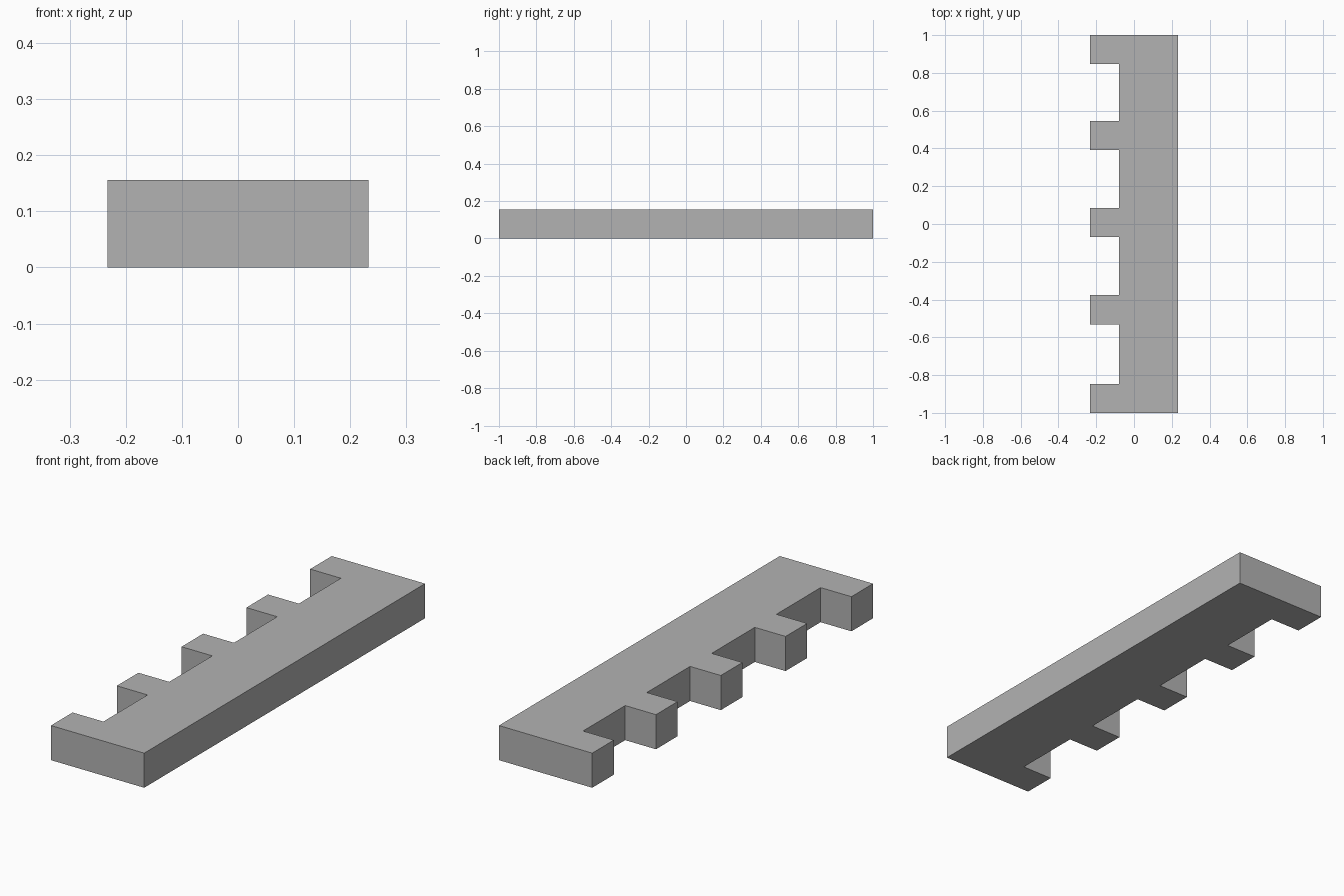
import bpy, bmesh

if "Cube" in bpy.data.objects:
    bpy.data.objects.remove(bpy.data.objects["Cube"])

HALF_WIDTH = 0.2325
STEP_X = -0.079       # where the teeth meet the solid bar
HEIGHT = 0.156
TOOTH = 0.154
TOOTH_STARTS = [-1.0, -0.531, -0.07, 0.392, 0.846]

grey = bpy.data.materials.new("plain grey")
grey.diffuse_color = (0.45, 0.45, 0.45, 1.0)
grey.use_nodes = True
grey.node_tree.nodes["Principled BSDF"].inputs["Base Color"].default_value = grey.diffuse_color

# Comb outline: straight right edge, toothed left edge
outline = [(HALF_WIDTH, 1.0), (HALF_WIDTH, -1.0)]
outline.reverse()
left_edge = []
for start in TOOTH_STARTS:
    end = start + TOOTH
    left_edge += [(STEP_X, start), (-HALF_WIDTH, start), (-HALF_WIDTH, end), (STEP_X, end)]
outline += reversed(left_edge[1:-1])   # the end teeth are flush with the bar ends

# Extrude the outline into a solid bar
bm = bmesh.new()
base = bm.faces.new([bm.verts.new((x, y, 0.0)) for x, y in outline])
extruded = bmesh.ops.extrude_face_region(bm, geom=[base], use_keep_orig=True)
top_verts = [g for g in extruded["geom"] if isinstance(g, bmesh.types.BMVert)]
bmesh.ops.translate(bm, verts=top_verts, vec=(0.0, 0.0, HEIGHT))
bmesh.ops.recalc_face_normals(bm, faces=bm.faces[:])

mesh = bpy.data.meshes.new("toothed_bar")
bm.to_mesh(mesh)
bm.free()
mesh.materials.append(grey)
bar = bpy.data.objects.new("toothed_bar", mesh)
bpy.context.collection.objects.link(bar)
